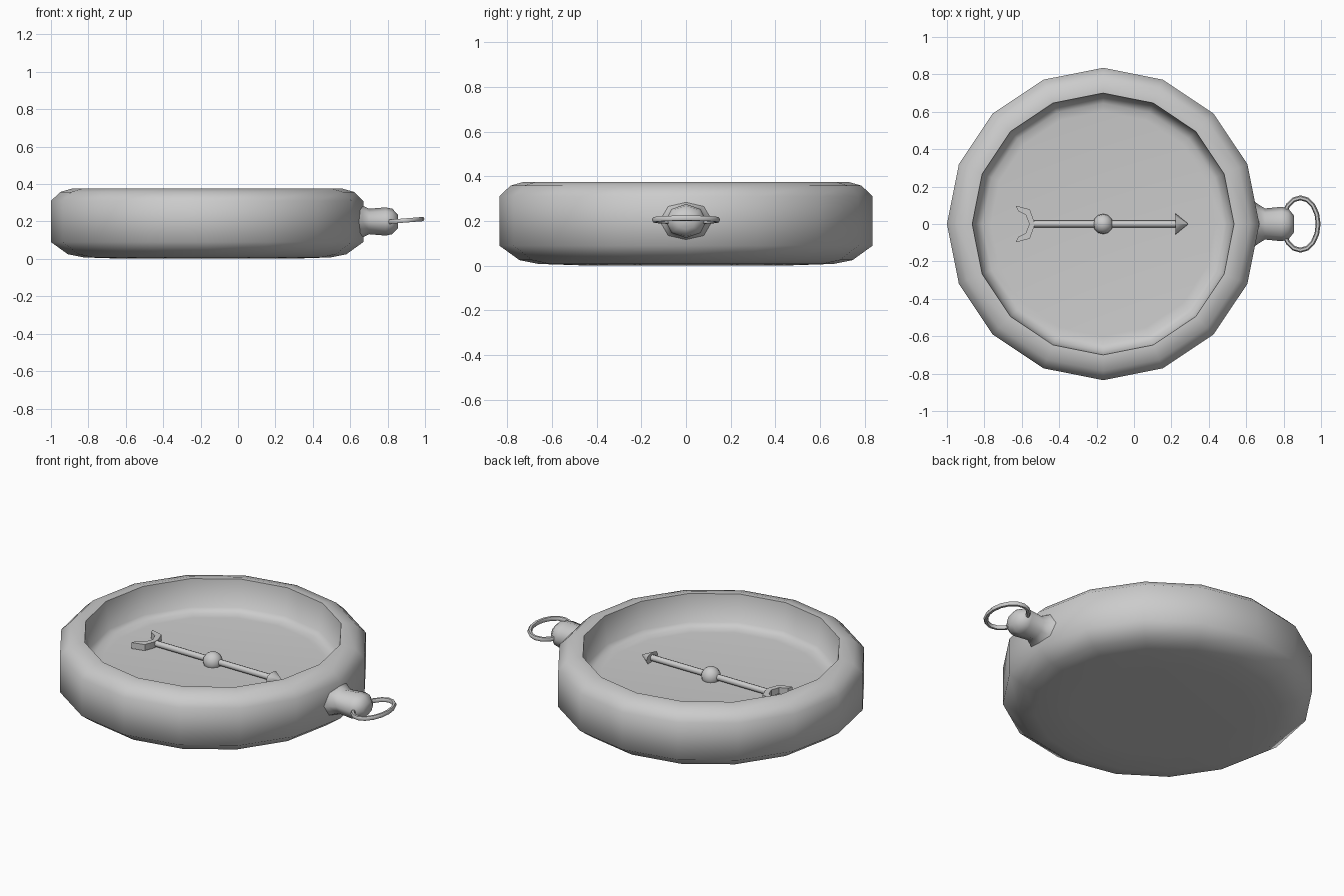
import bpy, bmesh
from math import sin, cos, pi
from mathutils import Matrix, Vector

if "Cube" in bpy.data.objects:
    bpy.data.objects.remove(bpy.data.objects["Cube"])

CX = -0.165      # dial centre
ARROW_Z = 0.212  # height of the needle


def finish(name, bm, angle=60):
    bmesh.ops.remove_doubles(bm, verts=bm.verts, dist=1e-5)
    bmesh.ops.recalc_face_normals(bm, faces=bm.faces)
    me = bpy.data.meshes.new(name)
    bm.to_mesh(me)
    bm.free()
    ob = bpy.data.objects.new(name, me)
    bpy.context.collection.objects.link(ob)
    bpy.ops.object.select_all(action='DESELECT')
    ob.select_set(True)
    bpy.context.view_layer.objects.active = ob
    bpy.ops.object.shade_smooth_by_angle(angle=angle * pi / 180)
    return ob


def lathe(name, profile, sides, matrix=Matrix(), angle=60):
    """Revolve (radius, height) points around local z, closing the ends with caps."""
    bm = bmesh.new()
    rings = [[bm.verts.new((r * cos(2 * pi * i / sides), r * sin(2 * pi * i / sides), h))
              for i in range(sides)] for r, h in profile]
    for a, b in zip(rings, rings[1:]):
        for i in range(sides):
            j = (i + 1) % sides
            bm.faces.new((a[i], a[j], b[j], b[i]))
    bm.faces.new(rings[0])
    bm.faces.new(rings[-1])
    bm.transform(matrix)
    return finish(name, bm, angle)


def along_x(x, z, sz=1.0):
    """Turn the lathe axis to +x, squashed in z."""
    return (Matrix.Translation((x, 0, z)) @ Matrix.Diagonal((1, 1, sz, 1))
            @ Matrix.Rotation(pi / 2, 4, 'Y'))


# Case: 16-sided dish with rounded rim and recessed dial
lathe("case", [(0.48, 0.002), (0.66, 0.008), (0.745, 0.025), (0.835, 0.09), (0.835, 0.31),
               (0.785, 0.358), (0.725, 0.375), (0.70, 0.375), (0.68, 0.215),
               (0.645, 0.195), (0.60, 0.19)],
      16, Matrix.Translation((CX, 0, 0)))

# Crown stem flaring into the case
lathe("crown", [(0.15, 0.60), (0.105, 0.665), (0.083, 0.70), (0.092, 0.79),
                (0.083, 0.825), (0.045, 0.855)], 8, along_x(0, 0.2, 0.82))

# Hanging ring, slightly tilted
bm = bmesh.new()
N, M = 16, 6
loops = []
for i in range(N):
    a = 2 * pi * i / N
    c = Vector((0.095 * cos(a), 0.14 * sin(a), 0))
    out = Vector((cos(a), sin(a), 0))
    loops.append([bm.verts.new(c + out * 0.013 * cos(2 * pi * k / M)
                               + Vector((0, 0, 0.013 * sin(2 * pi * k / M)))) for k in range(M)])
for i in range(N):
    p, q = loops[i], loops[(i + 1) % N]
    for k in range(M):
        bm.faces.new((p[k], q[k], q[(k + 1) % M], p[(k + 1) % M]))
bm.transform(Matrix.Translation((0.89, 0, 0.205)) @ Matrix.Rotation(-0.08, 4, 'Y'))
finish("ring", bm)

# Needle shaft and arrowhead
lathe("needle_shaft", [(0.018, -0.55), (0.018, 0.23)], 8, along_x(0, ARROW_Z))
lathe("needle_head", [(0.056, 0.222), (0.001, 0.29)], 8, along_x(0, ARROW_Z, 0.6))

# Needle hub
bm = bmesh.new()
bmesh.ops.create_uvsphere(bm, u_segments=12, v_segments=8, radius=0.054,
                          matrix=Matrix.Translation((CX, 0, ARROW_Z - 0.005)))
finish("needle_hub", bm)

# Forked tail: half outline mirrored, then extruded
half = [(-0.535, 0.018), (-0.557, 0.078), (-0.632, 0.098), (-0.62, 0.07), (-0.578, 0.048)]
outline = half + [(-0.56, 0)] + [(x, -y) for x, y in reversed(half)]
bm = bmesh.new()
face = bm.faces.new([bm.verts.new((x, y, ARROW_Z - 0.018)) for x, y in outline])
new = bmesh.ops.extrude_face_region(bm, geom=[face])["geom"]
bmesh.ops.translate(bm, vec=(0, 0, 0.036), verts=[v for v in new if isinstance(v, bmesh.types.BMVert)])
finish("needle_tail", bm, 30)
